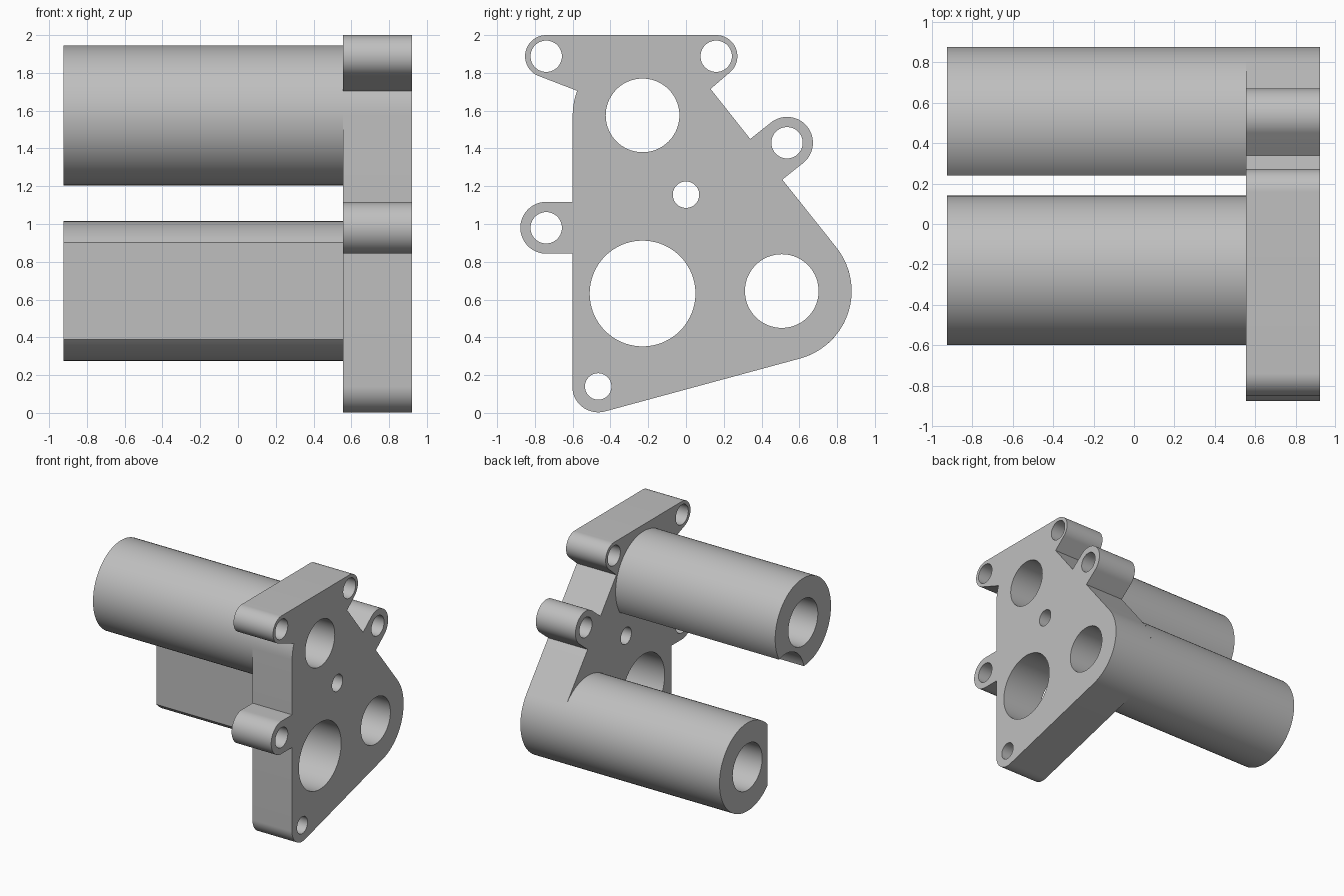
import bpy
import bmesh
from math import radians, cos, sin, ceil

cube = bpy.data.objects.get("Cube")
if cube:
    bpy.data.objects.remove(cube, do_unlink=True)

# Single plain grey finish
grey = bpy.data.materials.new("plain_grey")
grey.use_nodes = True
colour = (0.52, 0.52, 0.52, 1)
grey.diffuse_color = colour
grey.node_tree.nodes["Principled BSDF"].inputs["Base Color"].default_value = colour


def arc(centre, r, start, end):
    """Points on an arc in the (y, z) plane, angles in degrees."""
    n = max(4, ceil(abs(end - start) / 5))
    angles = [radians(start + (end - start) * i / n) for i in range(n + 1)]
    return [(centre[0] + r * cos(a), centre[1] + r * sin(a)) for a in angles]


def circle(centre, r):
    return arc(centre, r, 0, 360)[:-1]


def prism(name, loops, x0, x1, open_end=False):
    """Extrude an outline with holes along x."""
    bm = bmesh.new()
    edges = []
    for loop in loops:
        vs = [bm.verts.new((x0, y, z)) for y, z in loop]
        edges += [bm.edges.new((v, vs[i - 1])) for i, v in enumerate(vs)]
    bmesh.ops.triangle_fill(bm, edges=edges, use_beauty=True, normal=(1, 0, 0))
    caps = bm.faces[:]
    ext = bmesh.ops.extrude_face_region(bm, geom=caps, use_keep_orig=True)["geom"]
    moved = [g for g in ext if isinstance(g, bmesh.types.BMVert)]
    bmesh.ops.translate(bm, verts=moved, vec=(x1 - x0, 0, 0))
    bmesh.ops.recalc_face_normals(bm, faces=bm.faces[:])
    if open_end:  # this end sits against the plate
        far = [f for f in bm.faces if all(abs(v.co.x - x1) < 1e-5 for v in f.verts)]
        bmesh.ops.delete(bm, geom=far, context="FACES_ONLY")
    mesh = bpy.data.meshes.new(name)
    bm.to_mesh(mesh)
    bm.free()
    mesh.materials.append(grey)
    obj = bpy.data.objects.new(name, mesh)
    bpy.context.collection.objects.link(obj)
    bpy.ops.object.select_all(action="DESELECT")
    obj.select_set(True)
    bpy.context.view_layer.objects.active = obj
    bpy.ops.object.shade_smooth_by_angle(angle=radians(30))
    return obj


# Shared axes (y, z) and sizes
upper, lower = (-0.23, 1.575), (0.507, 0.645)
pin, main = (0, 1.155), (-0.23, 0.632)
foot, front_ear, back_ear = (-0.465, 0.14), (-0.74, 0.98), (0.535, 1.43)
top_front, top_back = (-0.74, 1.888), (0.16, 1.888)
tube_r, bore_r, bolt_r, small_r = 0.37, 0.195, 0.083, 0.07
ear_r, top_r = 0.137, 0.112
x_end, x_joint, x_face = -0.925, 0.555, 0.922

# Flange plate with ears and holes
outline = (
    arc(foot, ear_r, 180, 285.5)
    + arc(lower, tube_r, -74.5, 38.3)
    + [(0.51, 1.235)]
    + arc(back_ear, ear_r, -52, 128)
    + [(0.34, 1.45), (0.13, 1.715)]
    + arc(top_back, top_r, -51, 90)
    + arc(top_front, top_r, 90, 250)
    + arc(upper, tube_r, 159.4, 180)
    + [(-0.6, front_ear[1] + ear_r)]
    + arc(front_ear, ear_r, 90, 270)
    + [(-0.6, front_ear[1] - ear_r)]
)
holes = [circle(c, bolt_r) for c in (front_ear, back_ear, top_front, top_back)]
holes += [circle(c, small_r) for c in (foot, pin)]
holes += [circle(c, bore_r) for c in (upper, lower)]
holes.append(circle(main, 0.28))
prism("flange_plate", [outline] + holes, x_joint, x_face)

# Upper tube with a concave clearance groove along its underside
grooved = arc(upper, tube_r, -31.1, 268.5) + arc(pin, 0.245, 168.1, 69.3)[1:-1]
prism("upper_tube", [grooved, circle(upper, bore_r)], x_end, x_joint, True)

# Lower tube with a flat along its front
flatted = arc(lower, tube_r, -136.2, 136.2)
prism("lower_tube", [flatted, circle(lower, bore_r)], x_end, x_joint, True)
